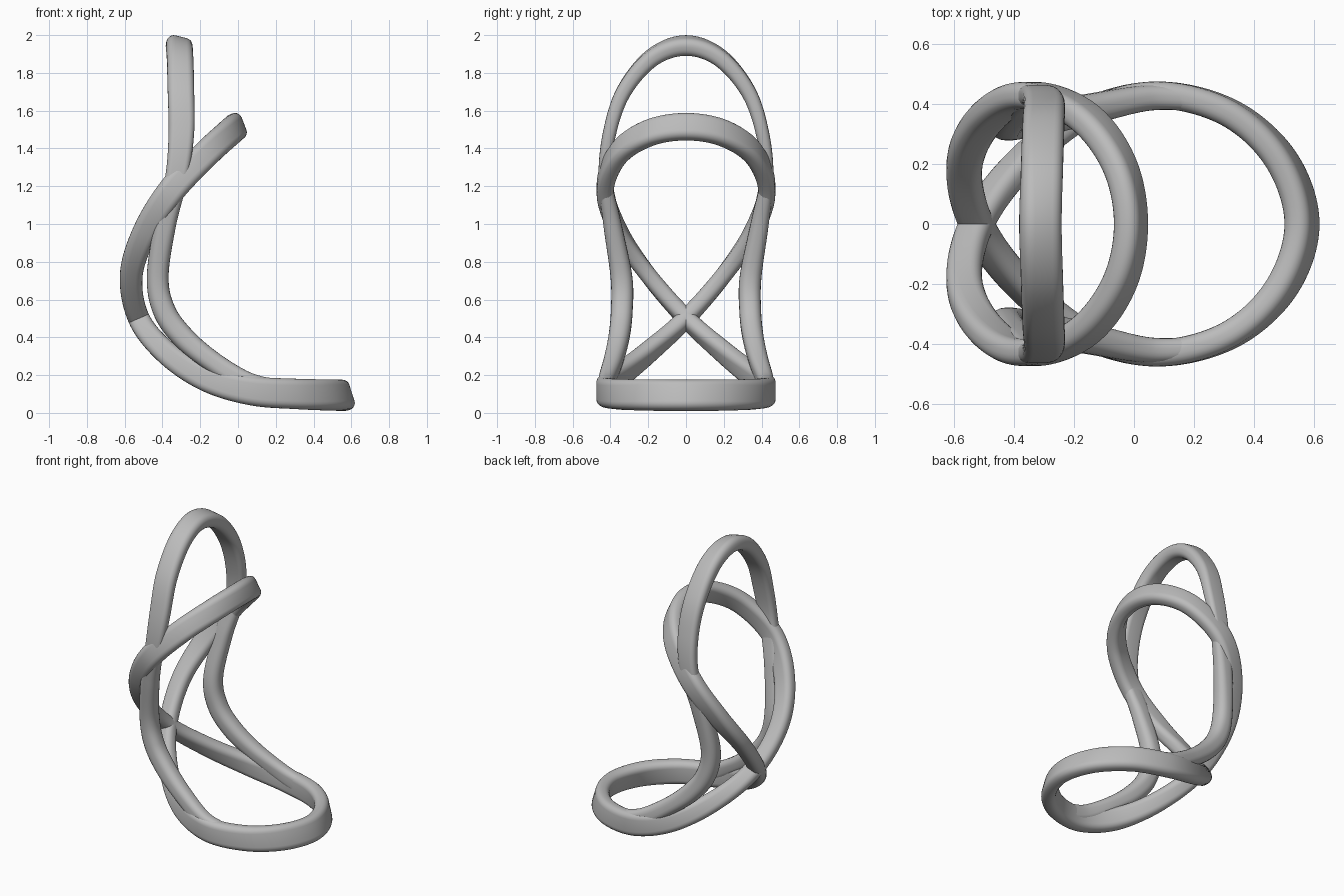
import bpy, bmesh, math
from mathutils import Vector

if "Cube" in bpy.data.objects:
    bpy.data.objects.remove(bpy.data.objects["Cube"], do_unlink=True)

grey = bpy.data.materials.new("Satin grey")
grey.use_nodes = True
grey.diffuse_color = (0.5, 0.5, 0.5, 1)
grey.node_tree.nodes["Principled BSDF"].inputs["Base Color"].default_value = (0.5, 0.5, 0.5, 1)

STEPS = 14


def spline(keys, closed):
    """Smooth curve through keys of position, twist, width and thickness."""
    n = len(keys)

    def key(i):
        return keys[i % n] if closed else keys[max(0, min(n - 1, i))]

    out = []
    for i in range(n if closed else n - 1):
        for s in range(STEPS):
            t = s / STEPS
            row = []
            for a, b, c, d in zip(key(i - 1), key(i), key(i + 1), key(i + 2)):
                row.append(b + t * ((c - a) + t * (2*a - 5*b + 4*c - d + t * (3*b - a - 3*c + d))) / 2)
            out.append(row)
    if not closed:
        out.append(list(keys[-1]))
    return out


def section(width, thick):
    """Rounded rectangle as (wide, thin) offsets."""
    r = 0.42 * min(width, thick)
    pts = []
    for corner in range(4):
        for s in range(6):
            a = (corner + s / 5) * math.pi / 2
            sx = 1 if corner in (0, 3) else -1
            sy = 1 if corner < 2 else -1
            pts.append((sx * (width / 2 - r) + r * math.cos(a),
                        sy * (thick / 2 - r) + r * math.sin(a)))
    return pts


def band(name, keys, closed):
    """Sweep the rounded section, keeping its wide side in the given direction."""
    rows = spline(keys, closed)
    n = len(rows)
    bm = bmesh.new()
    rings = []
    for i, (x, y, z, ang, width, thick) in enumerate(rows):
        before = rows[(i - 1) % n] if closed else rows[max(i - 1, 0)]
        after = rows[(i + 1) % n] if closed else rows[min(i + 1, n - 1)]
        tangent = (Vector(after[:3]) - Vector(before[:3])).normalized()
        a = math.radians(ang)
        wide = Vector((math.cos(a), 0, math.sin(a)))
        wide = (wide - tangent * wide.dot(tangent)).normalized()
        thin = tangent.cross(wide)
        centre = Vector((x, y, z))
        rings.append([bm.verts.new(centre + wide * u + thin * v) for u, v in section(width, thick)])
    m = len(rings[0])
    for i in range(n if closed else n - 1):
        a, b = rings[i], rings[(i + 1) % n]
        for j in range(m):
            k = (j + 1) % m
            bm.faces.new((a[j], a[k], b[k], b[j]))
    if not closed:
        bm.faces.new(rings[0])
        bm.faces.new(rings[-1])
    bmesh.ops.recalc_face_normals(bm, faces=bm.faces)
    mesh = bpy.data.meshes.new(name)
    bm.to_mesh(mesh)
    bm.free()
    mesh.materials.append(grey)
    ob = bpy.data.objects.new(name, mesh)
    bpy.context.collection.objects.link(ob)
    bpy.ops.object.select_all(action='DESELECT')
    ob.select_set(True)
    bpy.context.view_layer.objects.active = ob
    bpy.ops.object.shade_smooth_by_angle(angle=math.radians(40))
    return ob


def flip(key):
    return (key[0], -key[1]) + tuple(key[2:])


# Crossing loop: floor ring, crossing at the back, tilted upper ring
half = [
    (.56, 0, .093, -72, .165, .09),
    (.49, .215, .095, -74, .165, .09),
    (.315, .372, .1, -80, .16, .09),
    (.07, .43, .118, -88, .155, .09),
    (-.17, .365, .185, -107, .14, .09),
    (-.38, .2, .32, -130, .125, .09),
    (-.525, 0, .5, -158, .115, .09),
    (-.565, -.2, .73, -180, .12, .09),
    (-.49, -.355, .96, -203, .135, .09),
    (-.35, -.428, 1.18, -218, .145, .09),
    (-.17, -.36, 1.37, -230, .145, .09),
    (-.05, -.2, 1.48, -243, .145, .09),
    (-.01, 0, 1.515, -249, .145, .09),
]
band("crossing_loop", half + [flip(k) for k in half[-2:0:-1]], True)

# Tall arch: from the floor ring up one side, over the top and down the other
leg = [
    (.2, .415, .115, 85, .12, .075),
    (.04, .42, .165, 68, .11, .085),
    (-.14, .385, .275, 53, .11, .1),
    (-.29, .355, .4, 38, .12, .11),
    (-.39, .34, .54, 20, .12, .115),
    (-.425, .342, .72, 0, .115, .115),
    (-.385, .39, 1.0, -10, .115, .095),
    (-.325, .428, 1.25, -8, .12, .07),
    (-.3, .405, 1.48, -2, .135, .07),
    (-.302, .33, 1.7, -2, .14, .08),
    (-.307, .18, 1.88, -8, .14, .09),
    (-.312, 0, 1.945, -14, .14, .095),
]
band("tall_arch", leg + [flip(k) for k in leg[-2::-1]], False)
